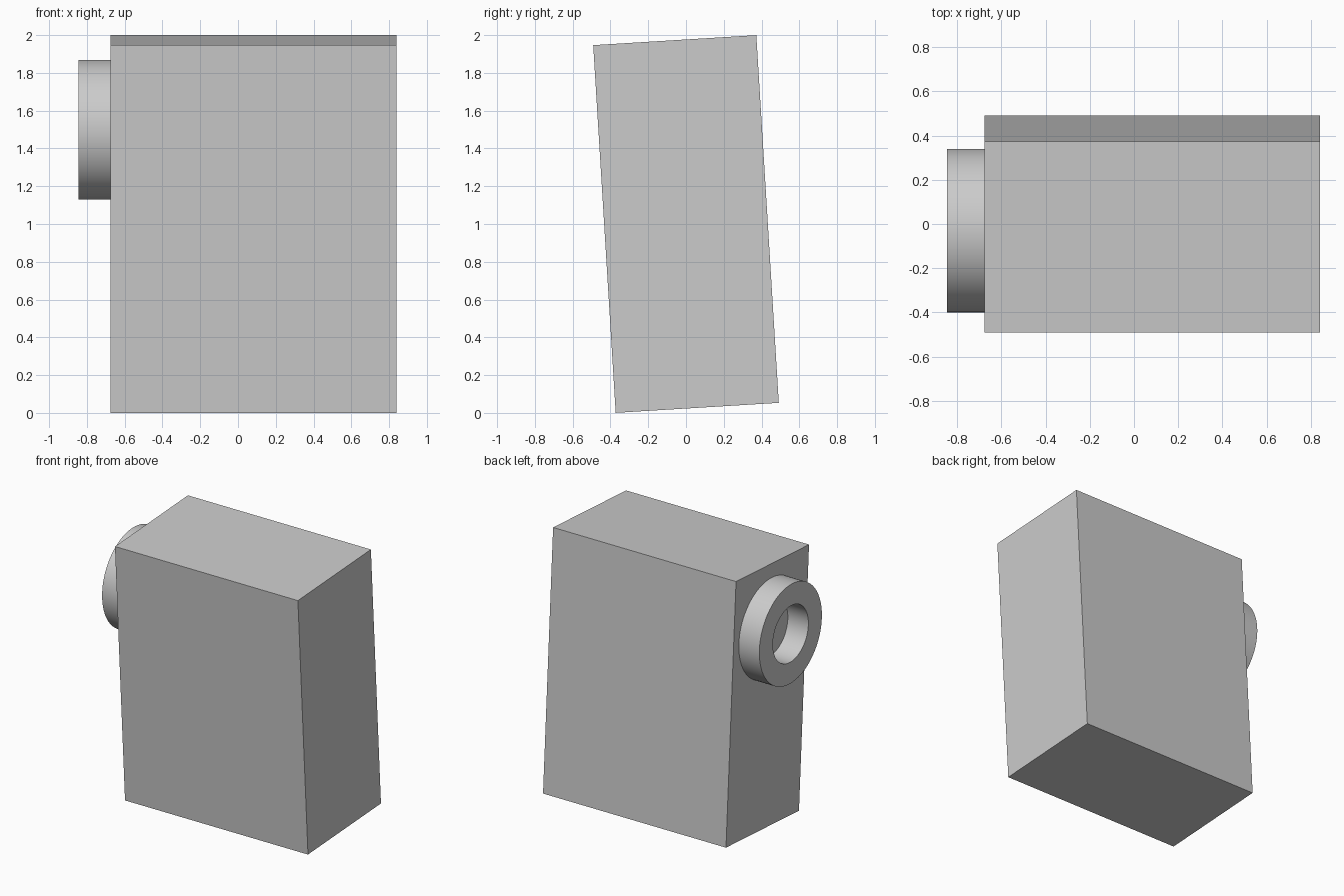
import bpy, bmesh
from math import radians, sin, cos
from mathutils import Matrix

cube = bpy.data.objects.get("Cube")
if cube:
    bpy.data.objects.remove(cube, do_unlink=True)

TILT = radians(3.5)
WIDTH, DEPTH, HEIGHT = 1.515, 0.865, 1.95
LEFT_FACE = -0.675     # side of the body that carries the collar
COLLAR_DEPTH = 0.17
OUTER, INNER, SIDES = 0.37, 0.21, 96

grey = bpy.data.materials.new("plain grey")
grey.use_nodes = True
color = (0.6, 0.6, 0.6, 1)
grey.diffuse_color = color
grey.node_tree.nodes["Principled BSDF"].inputs["Base Color"].default_value = color


def finish(name, bm):
    """Tilt the part about the body centre and add it to the scene."""
    bmesh.ops.transform(bm, verts=bm.verts,
                        matrix=Matrix.Translation((0, 0, 1)) @ Matrix.Rotation(TILT, 4, 'X'))
    bmesh.ops.recalc_face_normals(bm, faces=bm.faces)
    mesh = bpy.data.meshes.new(name)
    bm.to_mesh(mesh)
    bm.free()
    mesh.materials.append(grey)
    obj = bpy.data.objects.new(name, mesh)
    bpy.context.collection.objects.link(obj)
    return obj


# Box body
bm = bmesh.new()
bmesh.ops.create_cube(bm, size=1)
bmesh.ops.scale(bm, vec=(WIDTH, DEPTH, HEIGHT), verts=bm.verts)
bmesh.ops.translate(bm, vec=(LEFT_FACE + WIDTH / 2, 0, 0), verts=bm.verts)
finish("body", bm)

# Hollow round collar: a rectangular section spun about the x axis
bm = bmesh.new()
section = [bm.verts.new((x, 0, r)) for x, r in (
    (LEFT_FACE, INNER), (LEFT_FACE - COLLAR_DEPTH, INNER),
    (LEFT_FACE - COLLAR_DEPTH, OUTER), (LEFT_FACE, OUTER))]
edges = [bm.edges.new((section[i], section[i + 1])) for i in range(3)]
bmesh.ops.spin(bm, geom=section + edges, cent=(0, 0, 0), axis=(1, 0, 0),
               angle=radians(360), steps=SIDES, use_merge=True)
bmesh.ops.remove_doubles(bm, verts=bm.verts, dist=0.0001)
bmesh.ops.translate(bm, vec=(0, 0, 0.5), verts=bm.verts)
collar = finish("round_collar", bm)

# Smooth curved walls, sharp rims
bpy.ops.object.select_all(action='DESELECT')
collar.select_set(True)
bpy.context.view_layer.objects.active = collar
bpy.ops.object.shade_smooth_by_angle(angle=radians(30))
